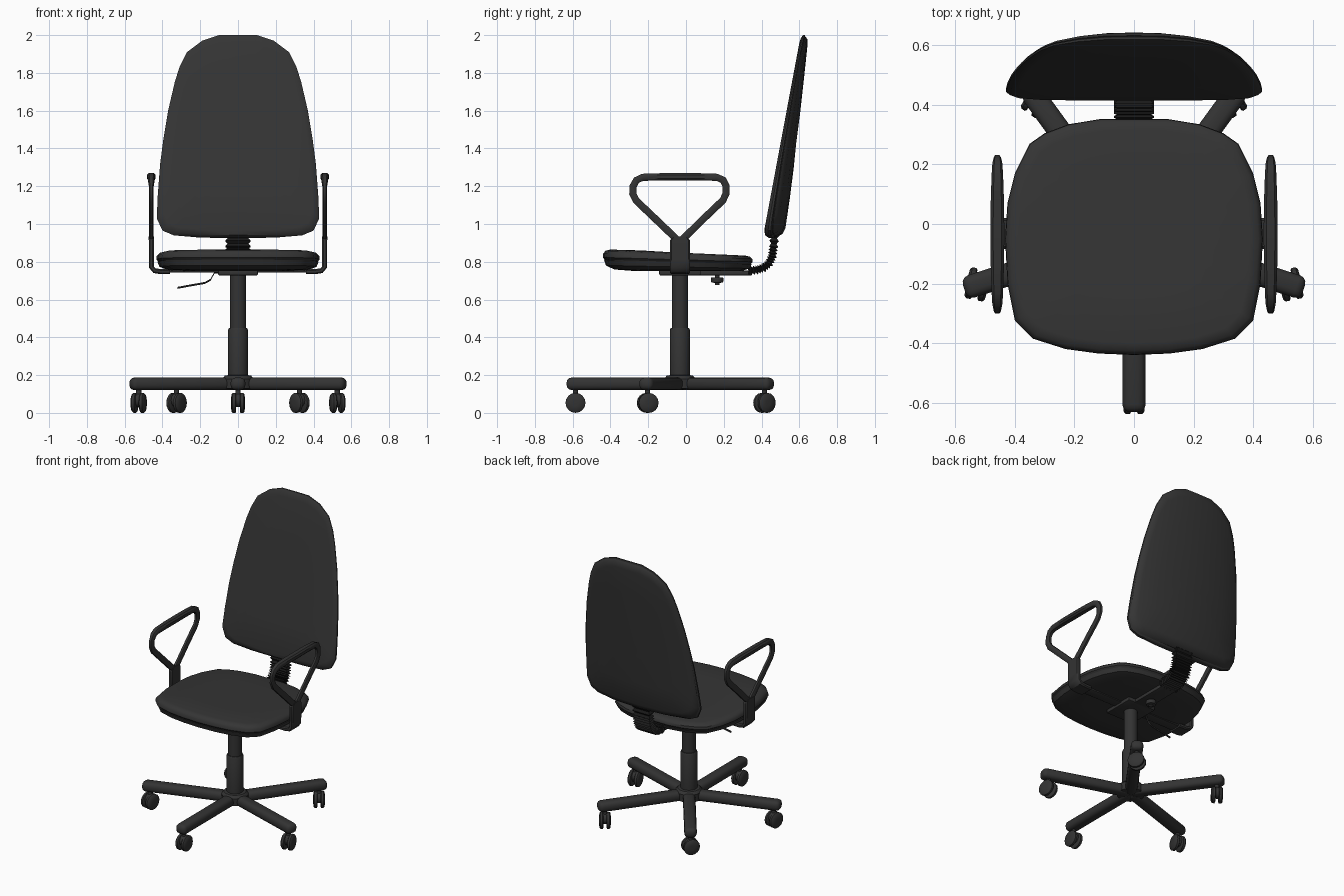
import bpy, bmesh, math
from mathutils import Vector, Matrix

if "Cube" in bpy.data.objects:
    bpy.data.objects.remove(bpy.data.objects["Cube"])

def mat(name, v):
    m = bpy.data.materials.new(name)
    m.diffuse_color = (v, v, v, 1)
    m.use_nodes = True
    m.node_tree.nodes["Principled BSDF"].inputs["Base Color"].default_value = m.diffuse_color
    return m

FABRIC = mat("dark_grey_fabric", 0.035)
PLASTIC = mat("dark_grey_plastic", 0.033)
RUBBER = mat("black_rubber", 0.010)
CY = -0.032          # y of the column axis

def finish(name, bm, material, angle=40):
    bmesh.ops.recalc_face_normals(bm, faces=bm.faces)
    me = bpy.data.meshes.new(name)
    bm.to_mesh(me)
    bm.free()
    ob = bpy.data.objects.new(name, me)
    bpy.context.collection.objects.link(ob)
    me.materials.append(material)
    bpy.ops.object.select_all(action='DESELECT')
    ob.select_set(True)
    bpy.context.view_layer.objects.active = ob
    bpy.ops.object.shade_smooth_by_angle(angle=math.radians(angle))
    return ob

def loft(name, rings, material, angle=40, closed=False):
    """Skin a list of equal-length point rings, capping the ends."""
    bm = bmesh.new()
    vs = [[bm.verts.new(p) for p in r] for r in rings]
    n = len(vs[0])
    pairs = list(zip(vs, vs[1:])) + ([(vs[-1], vs[0])] if closed else [])
    for a, b in pairs:
        for i in range(n):
            bm.faces.new((a[i], a[(i + 1) % n], b[(i + 1) % n], b[i]))
    if not closed:
        bm.faces.new(vs[0])
        bm.faces.new(vs[-1])
    return finish(name, bm, material, angle)

def box(name, size, loc, material, bevel=0.0, rot=0.0, segs=2):
    bm = bmesh.new()
    bmesh.ops.create_cube(bm, size=1, matrix=Matrix.Diagonal((*size, 1)))
    if bevel:
        bmesh.ops.bevel(bm, geom=bm.edges[:], offset=bevel, segments=segs, affect='EDGES', profile=0.5)
    bm.transform(Matrix.Translation(loc) @ Matrix.Rotation(rot, 4, 'Z'))
    return finish(name, bm, material)

def lathe(name, profile, matrix, material, n=20):
    """Revolve (radius, height) pairs about z, then place with matrix."""
    rings = [[matrix @ Vector((r * math.cos(t), r * math.sin(t), z))
              for t in [2 * math.pi * i / n for i in range(n)]] for r, z in profile]
    return loft(name, rings, material)

def mirror_outline(half):
    return half + [(-x, v) for x, v in reversed(half) if x > 0]

# seat: rings of (scale, z, tilt)
seat_half = [(0, -.44), (.12, -.435), (.23, -.42), (.34, -.385), (.40, -.325), (.425, -.2),
             (.433, -.05), (.425, .07), (.40, .17), (.35, .27), (.30, .305), (.22, .335), (.11, .353), (0, .353)]
seat_out = mirror_outline(seat_half)
def seat_ring(s, z, tilt):
    return [(x * s, (y + .04) * s - .04, z - tilt * y) for x, y in seat_out]
loft("seat_cushion", [seat_ring(*r) for r in
     [(.97, .797, .03), (1, .81, .03), (.995, .828, .035), (.965, .841, .04), (.90, .847, .04), (.5, .847, .03)]], FABRIC)
loft("seat_shell", [seat_ring(*r) for r in
     [(.55, .75, 0), (.85, .755, .01), (.96, .772, .02), (.985, .798, .03)]], PLASTIC)

# backrest: flat padded front, bowed shell behind
back_half = [(0, .925), (.2, .928), (.34, .94), (.40, .965), (.43, 1.03), (.425, 1.15), (.412, 1.32), (.395, 1.45),
             (.37, 1.6), (.335, 1.75), (.31, 1.83), (.27, 1.91), (.19, 1.97), (.10, 2.0), (0, 2.0)]
back_out = mirror_outline(back_half)
def back_ring(s, f):
    """s = outline scale, f = 0 at the front face, 1 at the back face."""
    ring = []
    for x, z in back_out:
        x, z = x * s, (z - 1.45) * s + 1.45
        front, rear = .415 + .187 * (z - .97), .530 + .118 * (z - .97)
        rear -= .05 * (x / .43) ** 2
        ring.append((x, front + (rear - front) * f, z))
    return ring
loft("backrest_cushion", [back_ring(*r) for r in
     [(.5, 0), (.92, .0), (.97, .08), (1, .28), (1, .48), (.985, .56)]], FABRIC)
loft("backrest_shell", [back_ring(*r) for r in
     [(.97, .5), (.985, .6), (.96, .85), (.90, .96), (.6, 1.0), (.25, 1.02)]], FABRIC)

# bellows between seat and backrest
ctrl = [Vector((0, y, z)) for y, z in
        [(.33, .752), (.375, .757), (.41, .768), (.44, .792), (.457, .83), (.464, .88), (.472, .97)]]
path = []
for a, b in zip(ctrl, ctrl[1:]):
    path += [a.lerp(b, k / 6) for k in range(6)]
rings = []
for i, p in enumerate(path):
    d = (path[min(i + 1, len(path) - 1)] - path[max(i - 1, 0)]).normalized()
    nrm = Vector((0, -d.z, d.y))
    w, h = ((.067, .025), (.055, .014))[i % 2]
    rings.append([p + Vector((sx * w, 0, 0)) + nrm * sz * h for sx, sz in ((1, 1), (-1, 1), (-1, -1), (1, -1))])
loft("back_bellows", rings, RUBBER, 20)

# mechanism under the seat
box("tilt_mechanism", (.21, .22, .03), (0, CY, .742), PLASTIC, .008)
box("back_support_bar", (.11, .36, .025), (0, .17, .74), PLASTIC, .006)
box("arm_crossbar", (.74, .07, .016), (0, CY, .752), PLASTIC, .004)
lathe("adjust_knob", [(.012, .745), (.012, .718), (.032, .716), (.034, .70), (.03, .69), (.012, .688), (.012, .678)],
      Matrix.Translation((0, .165, 0)), PLASTIC, 12)

def tube(name, pts, r, material):
    """Thin wire whose path lies mostly along x."""
    rings = [[(x, y + r * math.cos(t), z + r * math.sin(t))
              for t in [math.pi * k / 3 for k in range(6)]] for x, y, z in pts]
    loft(name, rings, material)
tube("height_lever", [(-.08, CY, .745), (-.125, CY, .742), (-.145, CY, .705), (-.175, CY, .688),
                      (-.25, CY, .675), (-.32, CY, .662)], .006, PLASTIC)

# column
lathe("gas_column", [(.043, .40), (.043, .735)], Matrix.Translation((0, CY, 0)), PLASTIC)
lathe("column_sleeve", [(.05, .15), (.053, .20), (.053, .44), (.048, .45)], Matrix.Translation((0, CY, 0)), PLASTIC)
lathe("base_hub", [(.06, .125), (.085, .13), (.085, .18), (.07, .197), (.05, .20)],
      Matrix.Translation((0, CY, 0)), PLASTIC)

# five-star base with twin-wheel casters
for i, spin in enumerate((0, 12, 35, -35, -12)):
    a = math.radians(-90 + 72 * i)
    u = Vector((math.cos(a), math.sin(a), 0))
    c = Vector((0, CY, 0))
    box(f"base_leg_{i+1}", (.60, .078, .066), c + u * .30 + Vector((0, 0, .154)), PLASTIC, .026, a, 3)
    p = c + u * .553
    lathe(f"caster_stem_{i+1}", [(.014, .06), (.014, .13)], Matrix.Translation(p), PLASTIC, 10)
    place = (Matrix.Translation(p + Vector((0, 0, .053))) @ Matrix.Rotation(math.radians(spin), 4, 'Z')
             @ Matrix.Rotation(math.pi / 2, 4, 'Y'))
    for s in (-1, 1):
        lathe(f"caster_wheel_{i+1}_{'left' if s < 0 else 'right'}",
              [(.047, s * .010), (.053, s * .014), (.053, s * .028), (.045, s * .035), (.015, s * .037)],
              place, PLASTIC, 16)
    lathe(f"caster_body_{i+1}", [(.036, -.012), (.036, .012)],
          place @ Matrix.Translation((-.014, 0, 0)), PLASTIC, 12)

# armrests
loop = [(-.045, .915), (-.16, 1.025), (-.265, 1.125), (-.282, 1.16), (-.28, 1.20), (-.262, 1.232), (-.23, 1.247),
        (-.13, 1.25), (-.03, 1.25), (.07, 1.25), (.165, 1.247), (.197, 1.232), (.213, 1.20), (.212, 1.16),
        (.195, 1.125), (.09, 1.025), (-.022, .915)]
for s, side in ((-1, "left"), (1, "right")):
    X = s * .459
    rings = []
    for i, (y, z) in enumerate(loop):
        a, b = loop[max(i - 1, 0)], loop[min(i + 1, len(loop) - 1)]
        d = Vector((0, b[0] - a[0], b[1] - a[1])).normalized()
        nrm = Vector((0, -d.z, d.y))
        w = .0125 + (.011 * max(0, 1 - ((y + .033) / .25) ** 2) ** .5 if z > 1.22 else 0)
        h = .019
        rings.append([Vector((X, y, z)) + Vector((w * cx, 0, 0)) + nrm * h * cz for cx, cz in
                      ((1, .5), (.6, 1), (-.6, 1), (-1, .5), (-1, -.5), (-.6, -1), (.6, -1), (1, -.5))])
    loft(f"armrest_loop_{side}", rings, PLASTIC)
    # L-shaped upright curling under the seat
    up = [(.36, .748, .05), (.41, .748, .052), (.442, .753, .052), (.458, .772, .052),
          (.459, .82, .052), (.459, .915, .052), (.459, .935, .035)]
    rings = []
    for i, (x, z, w) in enumerate(up):
        a, b = up[max(i - 1, 0)], up[min(i + 1, len(up) - 1)]
        d = Vector((b[0] - a[0], 0, b[1] - a[1])).normalized()
        n = Vector((-d.z, 0, d.x)) * .0135
        rings.append([(s * (x + n.x * k), CY + w * t, z + n.z * k) for t, k in
                      ((1, .5), (.85, 1), (-.85, 1), (-1, .5), (-1, -.5), (-.85, -1), (.85, -1), (1, -.5))])
    loft(f"armrest_upright_{side}", rings, PLASTIC)
